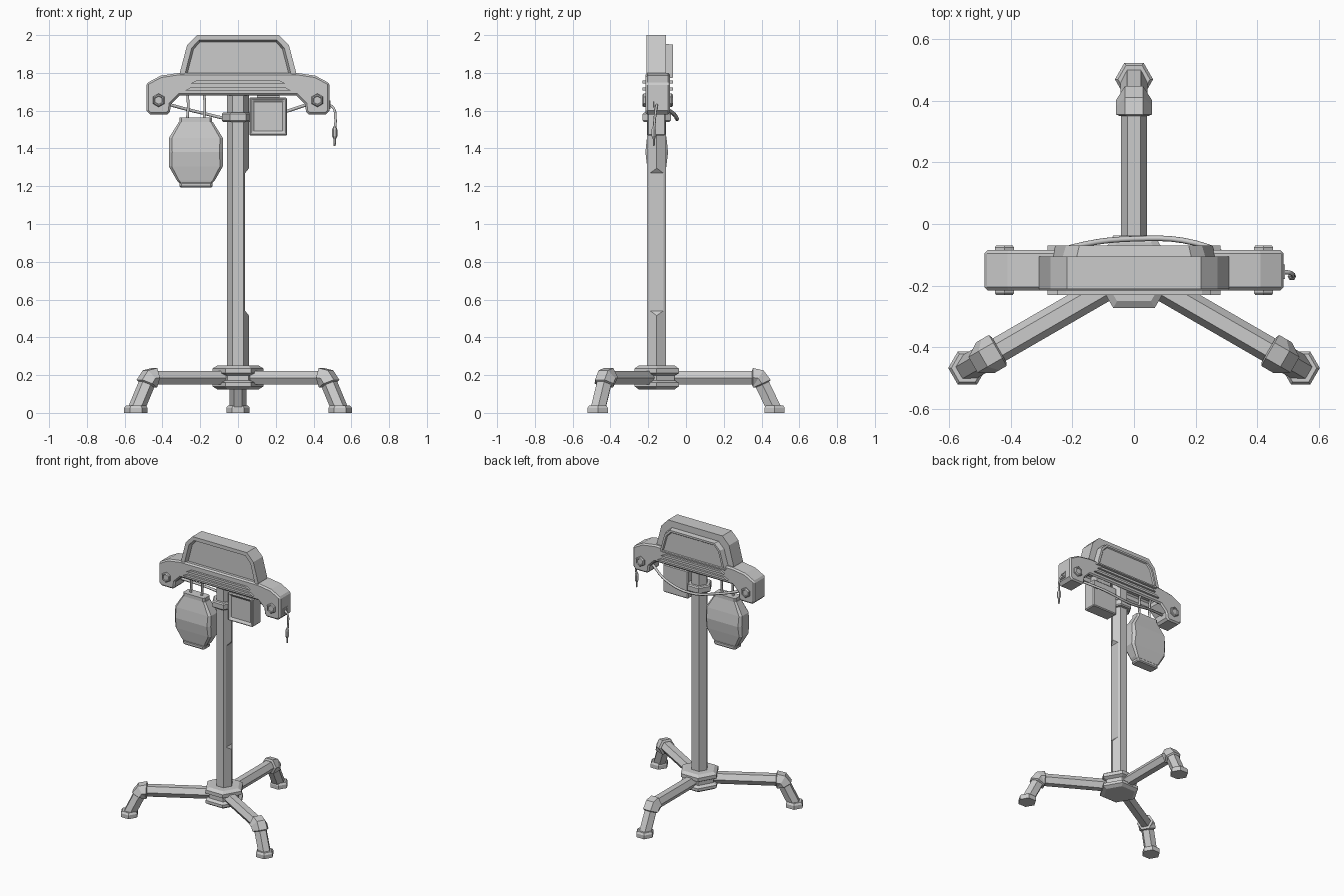
import bpy, bmesh, math
from mathutils import Vector

cube = bpy.data.objects.get("Cube")
if cube:
    bpy.data.objects.remove(cube, do_unlink=True)

grey = bpy.data.materials.new("neutral grey")
grey.use_nodes = True
colour = (0.6, 0.6, 0.6, 1)
grey.diffuse_color = colour
grey.node_tree.nodes["Principled BSDF"].inputs["Base Color"].default_value = colour

AXIS_Y = -0.155   # pole centre line
BEAM_Y = -0.15    # head centre line


def make(name, bm):
    bmesh.ops.recalc_face_normals(bm, faces=bm.faces)
    mesh = bpy.data.meshes.new(name)
    bm.to_mesh(mesh)
    bm.free()
    mesh.materials.append(grey)
    ob = bpy.data.objects.new(name, mesh)
    bpy.context.collection.objects.link(ob)
    return ob


def loft(name, rings):
    """Skin a list of equal-length rings and cap both ends."""
    bm = bmesh.new()
    loops = [[bm.verts.new(p) for p in ring] for ring in rings]
    n = len(loops[0])
    for a, b in zip(loops, loops[1:]):
        for i in range(n):
            j = (i + 1) % n
            bm.faces.new((a[i], a[j], b[j], b[i]))
    bm.faces.new(loops[0])
    bm.faces.new(loops[-1])
    return make(name, bm)


def ngon(centre, u, v, r, sides=6):
    c = Vector(centre)
    return [c + r * (math.cos(t) * u + math.sin(t) * v)
            for t in (2 * math.pi * i / sides for i in range(sides))]


X, Y, Z = Vector((1, 0, 0)), Vector((0, 1, 0)), Vector((0, 0, 1))


def turned(name, x, y, profile):
    """Upright hexagonal part from (radius, height) pairs."""
    return loft(name, [ngon((x, y, z), X, Y, r) for r, z in profile])


def slab(name, outline, y0, y1, back_scale=1.0):
    """Front outline in x, z extruded from y0 to y1."""
    zm = sum(z for _, z in outline) / len(outline)
    return loft(name, [[(x, y0, z) for x, z in outline],
                       [(x * back_scale, y1, zm + (z - zm) * back_scale) for x, z in outline]])


def box(name, lo, hi):
    return slab(name, [(lo[0], lo[2]), (hi[0], lo[2]), (hi[0], hi[2]), (lo[0], hi[2])], lo[1], hi[1])


def bevel(ob, width):
    m = ob.modifiers.new("edge_bevel", 'BEVEL')
    m.width = width
    m.segments = 1
    m.limit_method = 'ANGLE'
    m.angle_limit = math.radians(60)


def carve(ob, cutter):
    m = ob.modifiers.new("cut", 'BOOLEAN')
    m.operation = 'DIFFERENCE'
    m.solver = 'EXACT'
    m.object = cutter
    bpy.context.view_layer.objects.active = ob
    bpy.ops.object.modifier_apply(modifier=m.name)
    bpy.data.objects.remove(cutter, do_unlink=True)


def inset_face(ob, direction, steps):
    """Inset the largest face that looks along direction."""
    bm = bmesh.new()
    bm.from_mesh(ob.data)
    bm.normal_update()
    face = max((f for f in bm.faces if f.normal.dot(direction) > 0.9), key=lambda f: f.calc_area())
    for width, depth in steps:
        bmesh.ops.inset_region(bm, faces=[face], thickness=width, depth=depth)
    bm.to_mesh(ob.data)
    bm.free()


def cable(name, points, radius):
    curve = bpy.data.curves.new(name, 'CURVE')
    curve.dimensions = '3D'
    curve.bevel_depth = radius
    curve.bevel_resolution = 1
    curve.resolution_u = 5
    curve.use_fill_caps = True
    s = curve.splines.new('BEZIER')
    s.bezier_points.add(len(points) - 1)
    for bp, p in zip(s.bezier_points, points):
        bp.co = p
        bp.handle_left_type = bp.handle_right_type = 'AUTO'
    curve.materials.append(grey)
    ob = bpy.data.objects.new(name, curve)
    bpy.context.collection.objects.link(ob)


# Hub and pole
turned("hub", 0, AXIS_Y, [(.11, .125), (.135, .14), (.135, .16), (.11, .172),
                          (.11, .198), (.135, .21), (.135, .235), (.11, .25)])
pole = turned("pole", 0, AXIS_Y, [(.058, .2), (.058, 1.74)])
carve(pole, slab("groove_cutter", [(.038, .54), (.062, .51), (.1, .51), (.1, 1.3),
                                   (.062, 1.3), (.038, 1.27)], -.3, 0))
turned("pole_collar", 0, AXIS_Y, [(.078, 1.54), (.086, 1.548), (.086, 1.582), (.078, 1.59)])

# Three legs: arm, knee collar, shin and foot
for i, name in enumerate(("left", "back", "right")):
    a = math.radians(-30 + 120 * i)
    out = Vector((math.cos(a), math.sin(a), 0))
    side = Z.cross(out)

    def ring(r, z, tilt, radius):
        t = math.radians(tilt)
        up = math.cos(t) * Z + math.sin(t) * out
        return ngon(out * r + Vector((0, AXIS_Y, z)), side, up, radius)

    loft(name + "_arm", [ring(.08, .186, 0, .042), ring(.525, .186, 0, .042)])
    loft(name + "_knee", [ring(.505, .187, 0, .046), ring(.51, .187, 0, .058),
                          ring(.538, .183, 33, .058), ring(.557, .155, 66, .058),
                          ring(.56, .15, 66, .046)])
    loft(name + "_shin", [ring(.545, .18, 66, .044), ring(.622, .02, 66, .044)])
    loft(name + "_foot", [ring(.624, z, 90, r) for z, r in ((0, .062), (.027, .062), (.04, .052))])

# Crossbeam with drooping ends
half = [(.31, 1.68), (.355, 1.635), (.36, 1.595), (.375, 1.58), (.465, 1.58),
        (.485, 1.6), (.485, 1.745), (.41, 1.785), (.31, 1.8)]
outline = half + [(-x, z) for x, z in reversed(half)]
beam = slab("crossbeam", outline, -.215, -.085)
carve(beam, box("underside_cutter", (-.3, -.192, 1.6), (.3, -.108, 1.73)))
bevel(beam, .012)

# Ribs and bolts on both faces of the beam
for face, s in (("front", -1), ("back", 1)):
    y = BEAM_Y + s * .06
    for n, z, w in ((1, 1.752, .25), (2, 1.715, .28)):
        slab(f"{face}_rib_{n}", [(-w, z - .008), (w, z - .008), (w - .03, z + .008), (-w + .03, z + .008)],
             y, y + s * .02)
    for label, x in (("left", .42), ("right", -.42)):
        rings = [ngon((x, BEAM_Y + s * d, 1.655), Z, X, r)
                 for d, r in ((.055, .036), (.074, .036), (.081, .03), (.081, .024), (.076, .021))]
        loft(f"{face}_{label}_bolt", rings)

# Display hood on top
hood_half = [(.312, 1.77), (.307, 1.805), (.27, 1.945), (.217, 2.0)]
hood_outline = hood_half + [(-x, z) for x, z in reversed(hood_half)]
hood = slab("hood", hood_outline, -.21, -.105)
inset_face(hood, -Y, [(.028, 0), (.012, -.025)])
back = slab("hood_back", [(x * .86, 1.77 + (z - 1.77) * .8) for x, z in hood_outline], -.11, -.07, .95)
inset_face(back, Y, [(.015, 0), (.006, -.008)])

# Control box below the beam
control = box("control_box", (.06, -.205, 1.468), (.26, -.108, 1.67))
inset_face(control, -Y, [(.02, 0), (.006, -.012)])
bevel(control, .015)
box("control_box_mount", (.1, -.185, 1.66), (.22, -.125, 1.74))

# Hanging canister with flattened cross-sections
CAN_X = -.223


def flat_ring(w, d, z):
    c = .3 * d
    pts = [(w, -d + c), (w, d - c), (w - c, d), (-w + c, d),
           (-w, d - c), (-w, -d + c), (-w + c, -d), (w - c, -d)]
    return [(CAN_X + x, AXIS_Y + y, z) for x, y in pts]


loft("canister", [flat_ring(*p) for p in ((.085, .034, 1.215), (.1, .038, 1.23), (.143, .051, 1.305),
                                          (.143, .06, 1.38), (.143, .052, 1.455), (.09, .036, 1.54))])
loft("canister_base", [flat_ring(*p) for p in ((.08, .032, 1.193), (.088, .038, 1.2),
                                               (.088, .038, 1.215), (.08, .032, 1.222))])
loft("canister_cap", [flat_ring(.086, .036, 1.535), flat_ring(.086, .036, 1.565)])
for n, x in enumerate((-.268, -.18)):
    cable(f"hanger_{n + 1}", [(x, AXIS_Y, 1.56), (x + .004, AXIS_Y, 1.63), (x - .004, AXIS_Y, 1.735)], .008)

# Cable sagging behind the pole
cable("sagging_cable", [(-.375, -.14, 1.635), (-.2, -.075, 1.59), (0, -.048, 1.553),
                        (.2, -.062, 1.582), (.375, -.14, 1.635)], .009)

# Side socket, lead and plug
socket = box("socket", (.475, -.178, 1.61), (.49, -.132, 1.655))
inset_face(socket, X, [(.01, 0), (.001, -.008)])
cable("plug_lead", [(.48, AXIS_Y, 1.632), (.505, -.158, 1.615), (.516, -.165, 1.56),
                    (.512, -.17, 1.49)], .007)
turned("plug", .512, -.17, [(.008, 1.515), (.014, 1.5), (.014, 1.465), (.007, 1.45), (.005, 1.412)])
